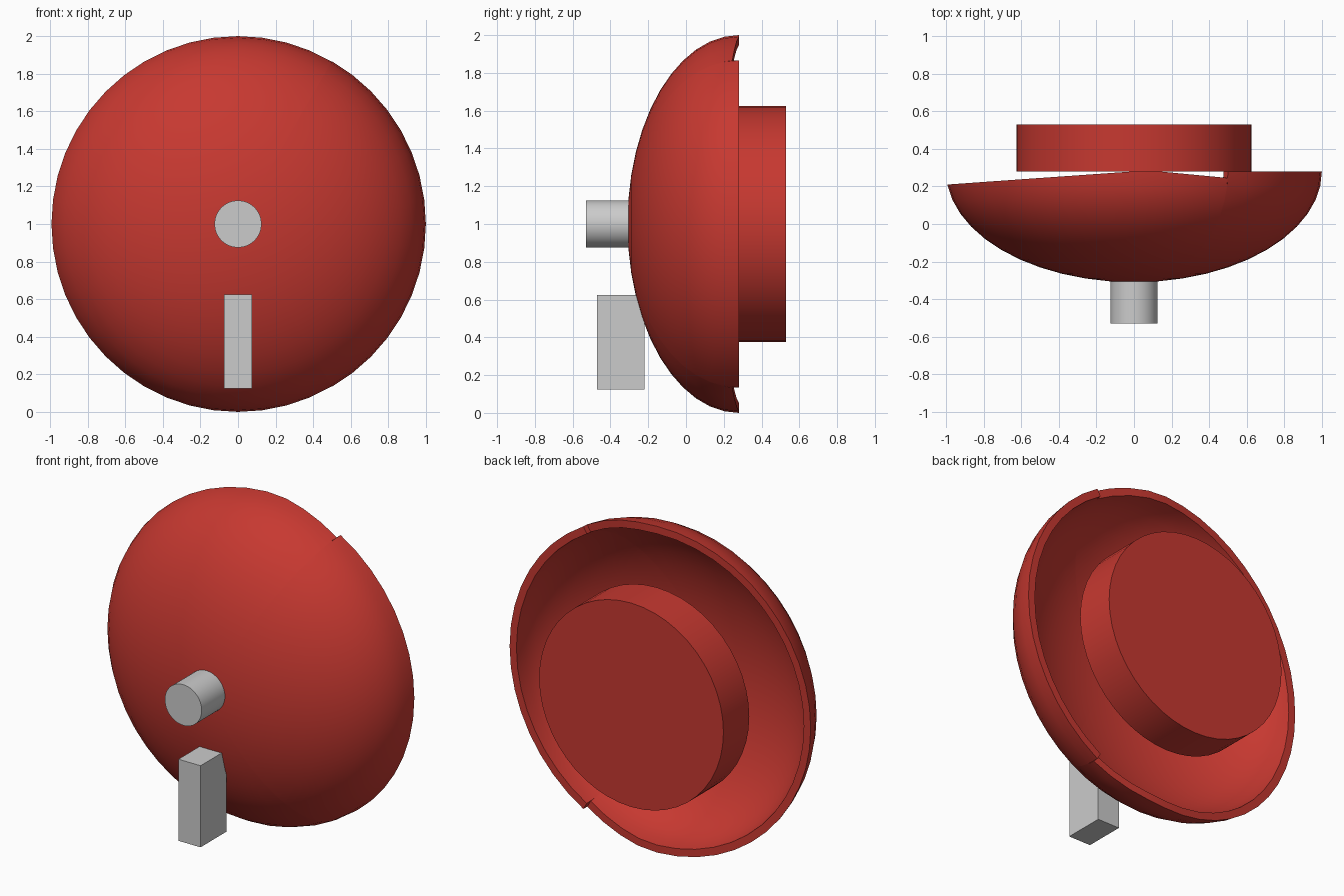
import bpy, bmesh
from math import sin, cos, acos, radians, pi

if "Cube" in bpy.data.objects:
    bpy.data.objects.remove(bpy.data.objects["Cube"])

red = bpy.data.materials.new("red_paint")
red.diffuse_color = (0.57, 0.04, 0.03, 1)
red.use_nodes = True
red.node_tree.nodes["Principled BSDF"].inputs["Base Color"].default_value = red.diffuse_color


def smooth(obj):
    bpy.ops.object.select_all(action='DESELECT')
    obj.select_set(True)
    bpy.context.view_layer.objects.active = obj
    bpy.ops.object.shade_smooth_by_angle(angle=radians(30))


def disc_part(name, radius, y0, y1, mat=None):
    bpy.ops.mesh.primitive_cylinder_add(vertices=48, radius=radius, depth=y1 - y0,
                                        location=(0, (y0 + y1) / 2, 1),
                                        rotation=(pi / 2, 0, 0))
    obj = bpy.context.object
    obj.name = name
    if mat:
        obj.data.materials.append(mat)
    smooth(obj)
    return obj


# Bell gong: hollow half ellipsoid with a stepped, uneven rim
RIM, DEPTH, RADIUS, WALL, RINGS = 0.28, 0.59, 1.0, 0.046, 12


def rim_y(deg):
    a = abs(deg)
    x = cos(radians(a))
    if a <= 60.01:
        return RIM
    if a < 82.5:
        return RIM - 0.035 * (x - 0.13) / 0.37
    return RIM + 0.07 * min(x, 0)


def column(bm, deg):
    """Outer profile from apex to rim, then the inner profile back to the apex."""
    t, verts = radians(deg), []
    for r, d, order in ((RADIUS, DEPTH, range(RINGS + 1)),
                        (RADIUS - WALL, DEPTH - WALL, range(RINGS, -1, -1))):
        end = acos((RIM - rim_y(deg)) / d)
        for i in order:
            p = end if i == RINGS else i * pi / 2 / RINGS
            verts.append(bm.verts.new((r * sin(p) * cos(t), RIM - d * cos(p),
                                       1 + r * sin(p) * sin(t))))
    return verts


bm = bmesh.new()
angles = sorted([k * 7.5 - 180 for k in range(48)] + [60.05, -60.05])
cols = [column(bm, a) for a in angles]
for a, b in zip(cols, cols[1:] + cols[:1]):
    for i in range(len(a) - 1):
        bm.faces.new((a[i], a[i + 1], b[i + 1], b[i]))
bmesh.ops.remove_doubles(bm, verts=bm.verts, dist=1e-5)
bmesh.ops.recalc_face_normals(bm, faces=bm.faces)
mesh = bpy.data.meshes.new("bell_gong")
bm.to_mesh(mesh)
bm.free()
gong = bpy.data.objects.new("bell_gong", mesh)
bpy.context.collection.objects.link(gong)
mesh.materials.append(red)
smooth(gong)

# Mounting base behind the gong, and the centre bolt in front
disc_part("mounting_base", 0.625, 0.28, 0.53, red)
disc_part("centre_bolt", 0.125, -0.53, -0.28)

# Striker block
bpy.ops.mesh.primitive_cube_add(size=1, location=(0, -0.345, 0.375))
striker = bpy.context.object
striker.name = "striker"
striker.scale = (0.15, 0.25, 0.5)
